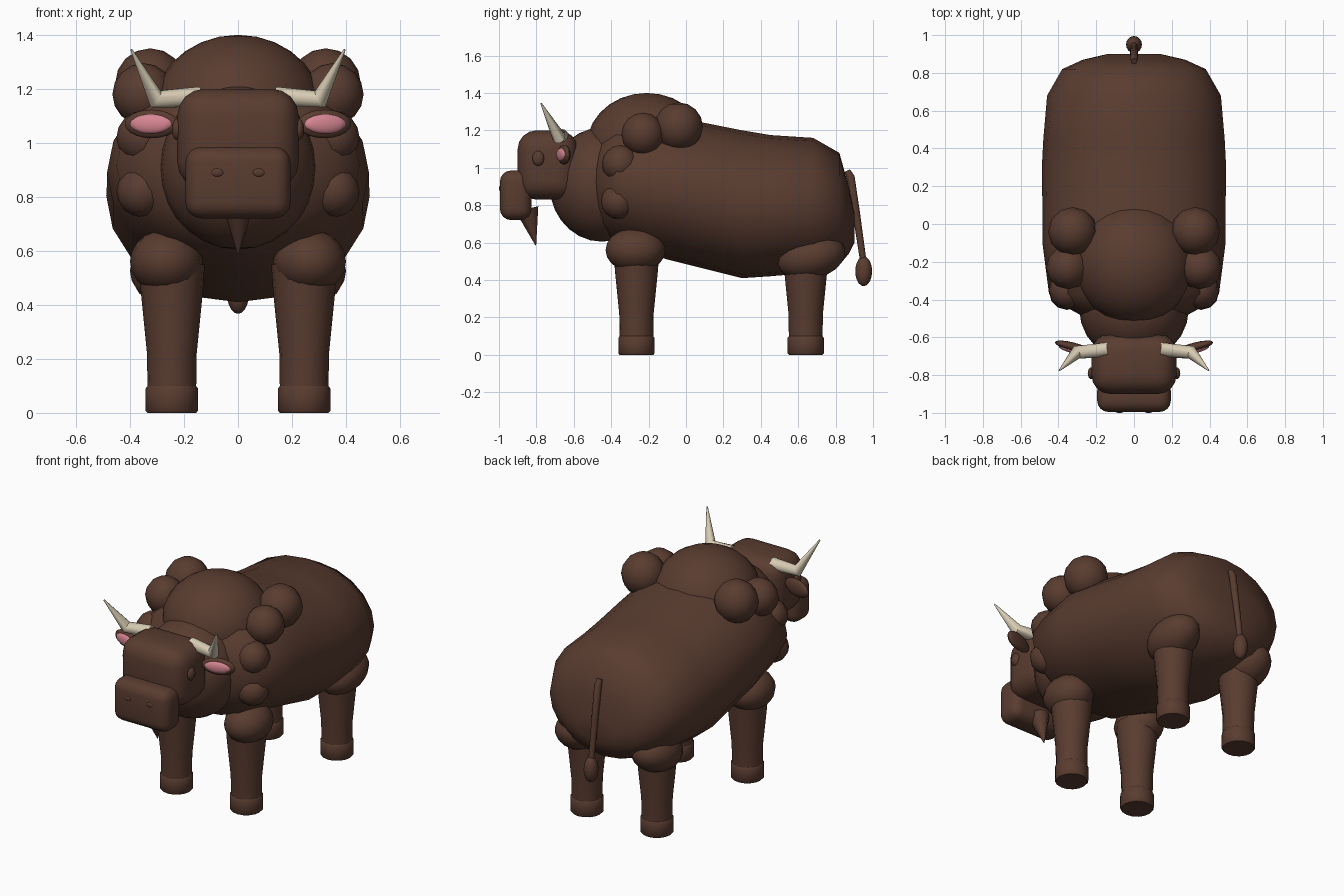
import bpy, bmesh, math
from mathutils import Vector, Matrix

cube = bpy.data.objects.get("Cube")
if cube:
    bpy.data.objects.remove(cube, do_unlink=True)


def material(name, rgb):
    m = bpy.data.materials.new(name)
    m.use_nodes = True
    m.diffuse_color = (*rgb, 1)
    m.node_tree.nodes["Principled BSDF"].inputs["Base Color"].default_value = (*rgb, 1)
    return m


BROWN = material("brown hide", (0.1, 0.045, 0.029))
IVORY = material("ivory horn", (0.68, 0.6, 0.45))
PINK = material("pink inner ear", (0.68, 0.24, 0.29))


def finish(name, bm, mat, angle=45):
    bmesh.ops.recalc_face_normals(bm, faces=bm.faces)
    mesh = bpy.data.meshes.new(name)
    bm.to_mesh(mesh)
    bm.free()
    mesh.materials.append(mat)
    ob = bpy.data.objects.new(name, mesh)
    bpy.context.collection.objects.link(ob)
    bpy.ops.object.select_all(action="DESELECT")
    ob.select_set(True)
    bpy.context.view_layer.objects.active = ob
    bpy.ops.object.shade_smooth_by_angle(angle=math.radians(angle))
    return ob


def ellipsoid(name, centre, radii, mat=BROWN, rot=(0, "X"), segments=16, rings=10):
    bm = bmesh.new()
    bmesh.ops.create_uvsphere(bm, u_segments=segments, v_segments=rings, radius=1)
    turn = Matrix.Rotation(math.radians(rot[0]), 4, rot[1])
    bm.transform(Matrix.Translation(centre) @ turn @ Matrix.Diagonal((*radii, 1)))
    return finish(name, bm, mat)


def skin(bm, rings):
    """Join equal rings of points into a closed surface."""
    loops = [[bm.verts.new(p) for p in ring] for ring in rings]
    n = len(loops[0])
    for a, b in zip(loops, loops[1:]):
        for i in range(n):
            j = (i + 1) % n
            bm.faces.new((a[i], a[j], b[j], b[i]))
    bm.faces.new(loops[0])
    bm.faces.new(loops[-1])


def tube(name, points, radii, mat=BROWN, sides=12):
    """Round limb through points, one radius for each."""
    pts = [Vector(p) for p in points]
    last = len(pts) - 1
    rings = []
    for k, (p, r) in enumerate(zip(pts, radii)):
        before = (p - pts[k - 1]).normalized() if k else Vector()
        after = (pts[k + 1] - p).normalized() if k < last else Vector()
        q = Vector((0, 0, 1)).rotation_difference(before + after)
        rings.append([p + q @ Vector((r * math.cos(t), r * math.sin(t), 0))
                      for t in (math.tau * i / sides for i in range(sides))])
    bm = bmesh.new()
    skin(bm, rings)
    return finish(name, bm, mat)


def rounded_box(name, centre, size, bevel):
    bm = bmesh.new()
    bmesh.ops.create_cube(bm, size=1)
    bm.transform(Matrix.Translation(centre) @ Matrix.Diagonal((*size, 1)))
    bmesh.ops.bevel(bm, geom=bm.edges[:], offset=bevel, segments=4,
                    profile=0.5, affect="EDGES")
    return finish(name, bm, BROWN)


# Barrel body: y, top, bottom, half width of each section
SECTIONS = [(-0.50, 1.12, 0.72, 0.25), (-0.44, 1.19, 0.65, 0.36), (-0.37, 1.24, 0.59, 0.45),
            (-0.10, 1.27, 0.51, 0.485), (0.10, 1.24, 0.46, 0.485), (0.30, 1.20, 0.41, 0.488),
            (0.45, 1.175, 0.42, 0.48), (0.68, 1.16, 0.44, 0.46), (0.82, 1.08, 0.48, 0.38),
            (0.87, 0.90, 0.54, 0.27), (0.90, 0.76, 0.60, 0.14)]
bm = bmesh.new()
skin(bm, [[(w * math.sin(t), y, (top + low) / 2 + (top - low) / 2 * math.cos(t))
           for t in (math.tau * i / 20 for i in range(20))]
          for y, top, low, w in SECTIONS])
finish("body", bm, BROWN, 60)

# Hump and neck
ellipsoid("hump", (0, -0.21, 1.12), (0.315, 0.32, 0.28), segments=24, rings=14)
ellipsoid("neck", (0, -0.45, 0.91), (0.29, 0.28, 0.305), segments=24, rings=14)

# Head, muzzle and beard
rounded_box("head", (0, -0.74, 1.015), (0.45, 0.32, 0.37), 0.1)
rounded_box("muzzle", (0, -0.91, 0.853), (0.39, 0.17, 0.265), 0.06)
tube("beard", [(0, -0.85, 0.78), (0, -0.803, 0.585)], [0.062, 0.002])

# Tail with tuft
tube("tail", [(0, 0.862, 0.985), (0, 0.88, 0.95), (0, 0.91, 0.76), (0, 0.948, 0.5)],
     [0.016, 0.022, 0.02, 0.017])
ellipsoid("tail_tuft", (0, 0.95, 0.447), (0.042, 0.045, 0.08))

# Wool puffs on the shoulder: centre and radius
PUFFS = [((0.325, -0.04, 1.22), 0.13), ((0.35, -0.23, 1.18), 0.115),
         ((0.35, -0.35, 1.02), 0.1), ((0.355, -0.36, 0.82), 0.095)]

for side, s in (("left", 1), ("right", -1)):
    for i, ((x, y, z), r) in enumerate(PUFFS):
        ellipsoid(f"{side}_wool_puff_{i + 1}", (s * x, y, z), (r, r, r), segments=12, rings=8)

    # Legs with hooves
    for end, y in (("front", -0.265), ("back", 0.64)):
        x = s * 0.245
        tube(f"{side}_{end}_leg", [(x, y, 0.55), (x, y, 0.45), (x, y, 0.22), (x, y, 0.08)],
             [0.122, 0.115, 0.092, 0.09], sides=16)
        tube(f"{side}_{end}_hoof", [(x, y, 0), (x, y, 0.008), (x, y, 0.09), (x, y, 0.1)],
             [0.09, 0.097, 0.097, 0.09], sides=16)
    ellipsoid(f"{side}_shoulder", (s * 0.265, -0.27, 0.56), (0.135, 0.16, 0.12))
    ellipsoid(f"{side}_thigh", (s * 0.265, 0.67, 0.525), (0.135, 0.185, 0.12), rot=(14, "X"))

    # Face details
    ellipsoid(f"{side}_eye", (s * 0.225, -0.79, 1.05), (0.02, 0.032, 0.04))
    ellipsoid(f"{side}_nostril", (s * 0.077, -0.992, 0.89), (0.024, 0.008, 0.016))
    ellipsoid(f"{side}_ear", (s * 0.32, -0.652, 1.07), (0.103, 0.024, 0.053), rot=(s * 15, "Z"))
    ellipsoid(f"{side}_inner_ear", (s * 0.323, -0.668, 1.07), (0.078, 0.017, 0.036), PINK,
              rot=(s * 15, "Z"))
    tube(f"{side}_horn", [(s * 0.14, -0.665, 1.17), (s * 0.305, -0.68, 1.163),
                          (s * 0.395, -0.775, 1.345)], [0.038, 0.036, 0.004], IVORY)
